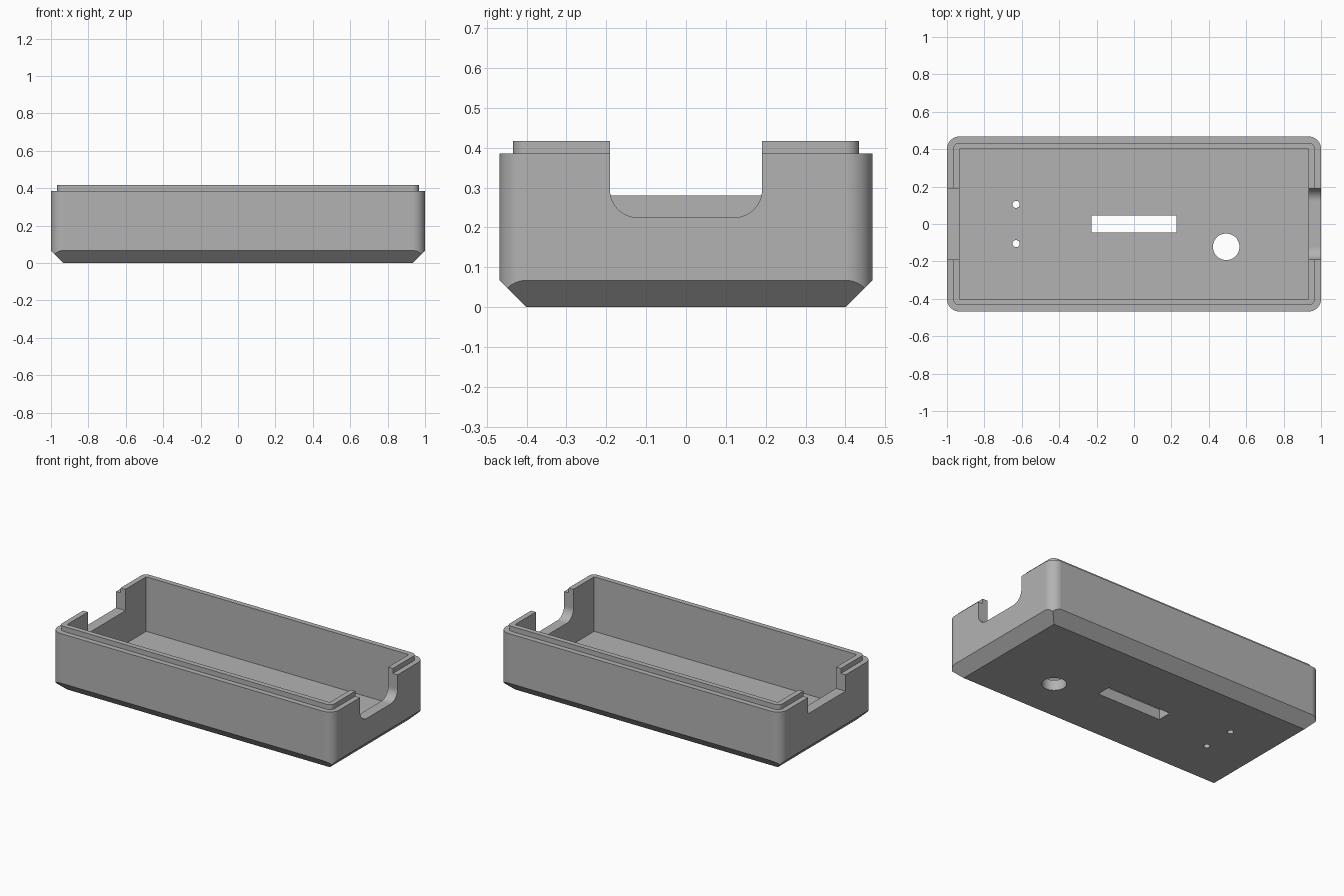
import bpy
import bmesh
import math

old = bpy.data.objects.get("Cube")
if old:
    bpy.data.objects.remove(old, do_unlink=True)

HX, HY = 1.0, 0.468        # outer half sizes
WALL = 0.067               # wall, floor and chamfer
RIM, TOP = 0.385, 0.417    # shoulder and lip heights
NOTCH = 0.191              # half width of the end openings

grey = bpy.data.materials.new("plain grey")
grey.use_nodes = True
colour = (0.45, 0.45, 0.45, 1)
grey.diffuse_color = colour
grey.node_tree.nodes["Principled BSDF"].inputs["Base Color"].default_value = colour


def rounded_rect(hx, hy, r, steps=14):
    """Outline of a rectangle with rounded corners."""
    if r == 0:
        return [(hx, hy), (-hx, hy), (-hx, -hy), (hx, -hy)]
    pts = []
    for i, (sx, sy) in enumerate([(1, 1), (-1, 1), (-1, -1), (1, -1)]):
        for k in range(steps + 1):
            a = math.pi / 2 * (i + k / steps)
            pts.append((sx * (hx - r) + r * math.cos(a),
                        sy * (hy - r) + r * math.sin(a)))
    return pts


def circle(r, steps=48):
    return [(r * math.cos(2 * math.pi * k / steps), r * math.sin(2 * math.pi * k / steps))
            for k in range(steps)]


def loft(name, lower, upper, place_lower, place_upper):
    """Solid between two outlines, each placed in space by a function."""
    bm = bmesh.new()
    a = [bm.verts.new(place_lower(p)) for p in lower]
    b = [bm.verts.new(place_upper(p)) for p in upper]
    bm.faces.new(a)
    bm.faces.new(b)
    for i in range(len(a)):
        j = (i + 1) % len(a)
        bm.faces.new((a[i], a[j], b[j], b[i]))
    bmesh.ops.recalc_face_normals(bm, faces=bm.faces)
    mesh = bpy.data.meshes.new(name)
    bm.to_mesh(mesh)
    bm.free()
    mesh.materials.append(grey)
    obj = bpy.data.objects.new(name, mesh)
    bpy.context.collection.objects.link(obj)
    return obj


def prism(name, outline, z0, z1, x=0, y=0):
    return loft(name, outline, outline,
                lambda p: (p[0] + x, p[1] + y, z0), lambda p: (p[0] + x, p[1] + y, z1))


def end_cutter(name, outline, x0, x1, z):
    return loft(name, outline, outline,
                lambda p: (x0, p[0], p[1] + z), lambda p: (x1, p[0], p[1] + z))


def combine(target, tool, operation):
    """Apply a boolean and remove the tool."""
    mod = target.modifiers.new("bool", 'BOOLEAN')
    mod.object, mod.operation, mod.solver = tool, operation, 'EXACT'
    bpy.context.view_layer.update()
    result = bpy.data.meshes.new_from_object(
        target.evaluated_get(bpy.context.evaluated_depsgraph_get()))
    target.modifiers.clear()
    target.data = result
    bpy.data.objects.remove(tool, do_unlink=True)


# Rounded tray body with straight chamfers around the base
tray = prism("enclosure_tray", rounded_rect(HX, HY, WALL), -0.1, RIM)
base = rounded_rect(HX - WALL, HY - WALL, 0)
flared = rounded_rect(HX - WALL + 0.5, HY - WALL + 0.5, 0)
combine(tray, loft("chamfer_block", base, flared,
                   lambda p: (*p, 0), lambda p: (*p, 0.5)), 'INTERSECT')

# Raised lip and square-cornered cavity
combine(tray, prism("lip", rounded_rect(HX - 0.033, HY - 0.034, 0.034), 0.2, TOP), 'UNION')
combine(tray, prism("cavity", rounded_rect(HX - WALL, HY - WALL, 0), WALL, 1), 'DIFFERENCE')

# Round-bottomed opening on one end, square opening on the other
combine(tray, end_cutter("round_opening", rounded_rect(NOTCH, 0.4, 0.07),
                         0.8, 1.2, 0.225 + 0.4), 'DIFFERENCE')
combine(tray, end_cutter("square_opening", rounded_rect(NOTCH, 0.4, 0),
                         -1.2, -0.8, 0.28 + 0.4), 'DIFFERENCE')

# Holes through the floor
combine(tray, prism("slot", rounded_rect(0.227, 0.046, 0), -0.1, 0.15), 'DIFFERENCE')
combine(tray, prism("large_hole", circle(0.071), -0.1, 0.15, 0.493, -0.122), 'DIFFERENCE')
for side in (-1, 1):
    combine(tray, prism("screw_hole", circle(0.019, 24), -0.1, 0.15, -0.63, side * 0.105),
            'DIFFERENCE')

# Smooth rounded corners, crisp edges
bpy.ops.object.select_all(action='DESELECT')
tray.select_set(True)
bpy.context.view_layer.objects.active = tray
bpy.ops.object.shade_smooth_by_angle(angle=math.radians(25))
weighted = tray.modifiers.new("weighted_normals", 'WEIGHTED_NORMAL')
weighted.keep_sharp = True
